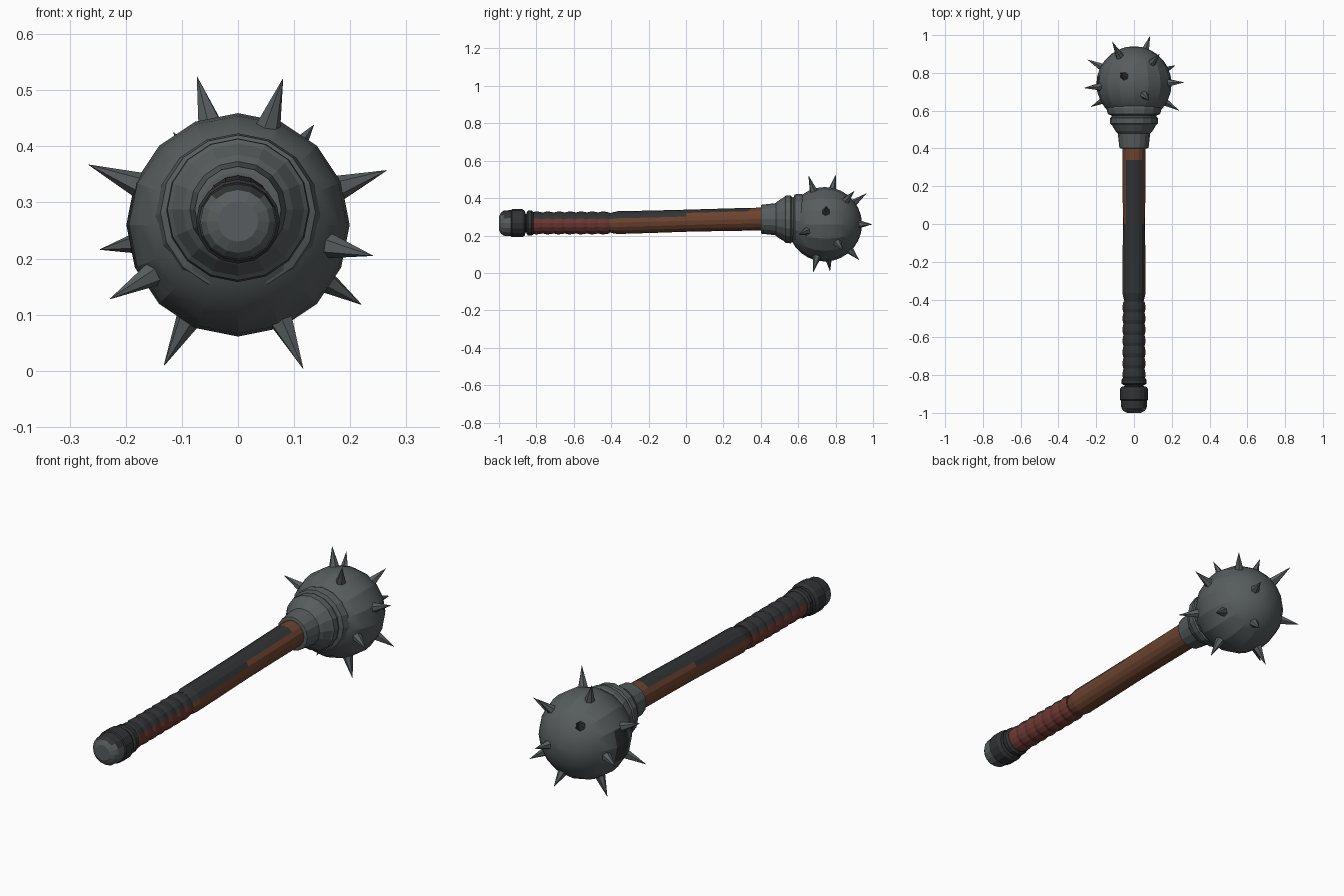
import bpy, bmesh, math
from mathutils import Vector

if "Cube" in bpy.data.objects:
    bpy.data.objects.remove(bpy.data.objects["Cube"])


def material(name, rgb):
    m = bpy.data.materials.new(name)
    m.diffuse_color = (*rgb, 1)
    m.use_nodes = True
    m.node_tree.nodes["Principled BSDF"].inputs["Base Color"].default_value = m.diffuse_color
    return m


STEEL = material("steel grey", (0.095, 0.108, 0.112))
DARK = material("charcoal", (0.030, 0.032, 0.034))
WOOD = material("brown wood", (0.150, 0.056, 0.028))
LEATHER = material("red leather", (0.150, 0.040, 0.032))


def finish(name, bm, mats, rule=None, smooth=None):
    bmesh.ops.recalc_face_normals(bm, faces=bm.faces)
    bm.normal_update()
    if rule:
        for f in bm.faces:
            f.material_index = rule(f.calc_center_median(), f.normal)
    me = bpy.data.meshes.new(name)
    bm.to_mesh(me)
    bm.free()
    ob = bpy.data.objects.new(name, me)
    bpy.context.collection.objects.link(ob)
    for m in mats:
        me.materials.append(m)
    if smooth:
        bpy.context.view_layer.objects.active = ob
        ob.select_set(True)
        bpy.ops.object.shade_smooth_by_angle(angle=math.radians(smooth))
        ob.select_set(False)
    return ob


def lathe(name, profile, sides, mats, rule=None, smooth=None):
    """Closed turned part along y; profile rows are (y, radius, centre z)."""
    bm = bmesh.new()
    rings = []
    for y, r, zc in profile:
        rings.append([bm.verts.new((r * math.sin(2 * math.pi * i / sides), y,
                                    zc + r * math.cos(2 * math.pi * i / sides)))
                      for i in range(sides)])
    for a, b in zip(rings, rings[1:]):
        for i in range(sides):
            j = (i + 1) % sides
            bm.faces.new((a[i], a[j], b[j], b[i]))
    bm.faces.new(rings[0])
    bm.faces.new(rings[-1])
    return finish(name, bm, mats, rule, smooth)


# Pommel: steel end, dark top and dark rear band
lathe("pommel",
      [(-1.0, 0.036, 0.266), (-0.99, 0.056, 0.266), (-0.975, 0.067, 0.266),
       (-0.935, 0.070, 0.266), (-0.93, 0.075, 0.266), (-0.875, 0.075, 0.266),
       (-0.862, 0.066, 0.266), (-0.858, 0.050, 0.266), (-0.840, 0.050, 0.266)],
      16, [STEEL, DARK],
      lambda c, n: int(c.y > -0.933 or n.z > 0.5))

# Ring between pommel and grip
lathe("grip_ring",
      [(-0.852, 0.056, 0.266), (-0.845, 0.067, 0.266),
       (-0.825, 0.067, 0.266), (-0.812, 0.056, 0.266)], 16, [DARK])

# Wrapped grip with soft bulges, dark along the top
bulges = 7
grip_profile = []
for k in range(bulges * 3 + 1):
    y = -0.825 + 0.415 * k / (bulges * 3)
    grip_profile.append((y, (0.056, 0.061, 0.060)[k % 3], 0.267))
lathe("grip", grip_profile, 16, [LEATHER, DARK],
      lambda c, n: int(n.z > 0.5))

# Wooden shaft, rising slightly toward the head, with a worn dark top
shaft_profile = [(-0.412, 0.050, 0.268), (-0.395, 0.055, 0.268),
                 (-0.365, 0.061, 0.269), (-0.2, 0.060, 0.273),
                 (0.0, 0.059, 0.279), (0.2, 0.060, 0.284),
                 (0.34, 0.061, 0.287), (0.43, 0.061, 0.288)]
lathe("shaft", shaft_profile, 16, [WOOD, DARK],
      lambda c, n: int(c.y < 0.34 and (n.z > 0.75 or (n.z > 0.45 and c.y < -0.1 and c.x < 0.05))))

# Stepped steel collar
lathe("collar",
      [(0.40, 0.068, 0.287), (0.402, 0.077, 0.287), (0.48, 0.086, 0.287),
       (0.492, 0.098, 0.287), (0.525, 0.118, 0.287), (0.532, 0.126, 0.287),
       (0.560, 0.128, 0.286), (0.566, 0.120, 0.285), (0.575, 0.120, 0.284),
       (0.582, 0.138, 0.282), (0.612, 0.147, 0.276), (0.65, 0.145, 0.266)],
      16, [STEEL])

# Ball head with a small dark stain on one side
C = Vector((0, 0.742, 0.26))
R = 0.199
rows = 14
ball_profile = [(C.y - R * math.cos(math.pi * k / rows),
                 max(R * math.sin(math.pi * k / rows), 0.002), C.z)
                for k in range(rows + 1)]
stain = C + Vector((-0.19, 0.0, 0.0))
lathe("ball_head", ball_profile, 16, [STEEL, DARK],
      lambda c, n: int((c - stain).length < 0.045), smooth=18)

# Spikes, each running from inside the ball to its tip
tips = [(-0.073, 0.80, 0.524), (0.080, 0.655, 0.520), (0.135, 0.90, 0.438),
        (-0.115, 0.965, 0.425), (0.265, 0.75, 0.357), (0.240, 0.60, 0.205),
        (0.220, 0.84, 0.118), (0.116, 0.68, 0.004), (-0.132, 0.77, 0.009),
        (-0.228, 0.62, 0.128), (-0.246, 0.87, 0.216), (-0.266, 0.72, 0.367),
        (0.085, 0.995, 0.260), (0.035, 0.925, 0.070)]
for i, t in enumerate(tips):
    d = Vector(t) - C
    depth = d.length - 0.178
    bm = bmesh.new()
    bmesh.ops.create_cone(bm, cap_ends=True, segments=6, radius1=0.026,
                          radius2=0.0005, depth=depth)
    bm.transform(d.to_track_quat('Z', 'Y').to_matrix().to_4x4())
    bmesh.ops.translate(bm, verts=bm.verts,
                        vec=C + d.normalized() * (0.178 + depth / 2))
    finish(f"spike_{i + 1}", bm, [STEEL])
